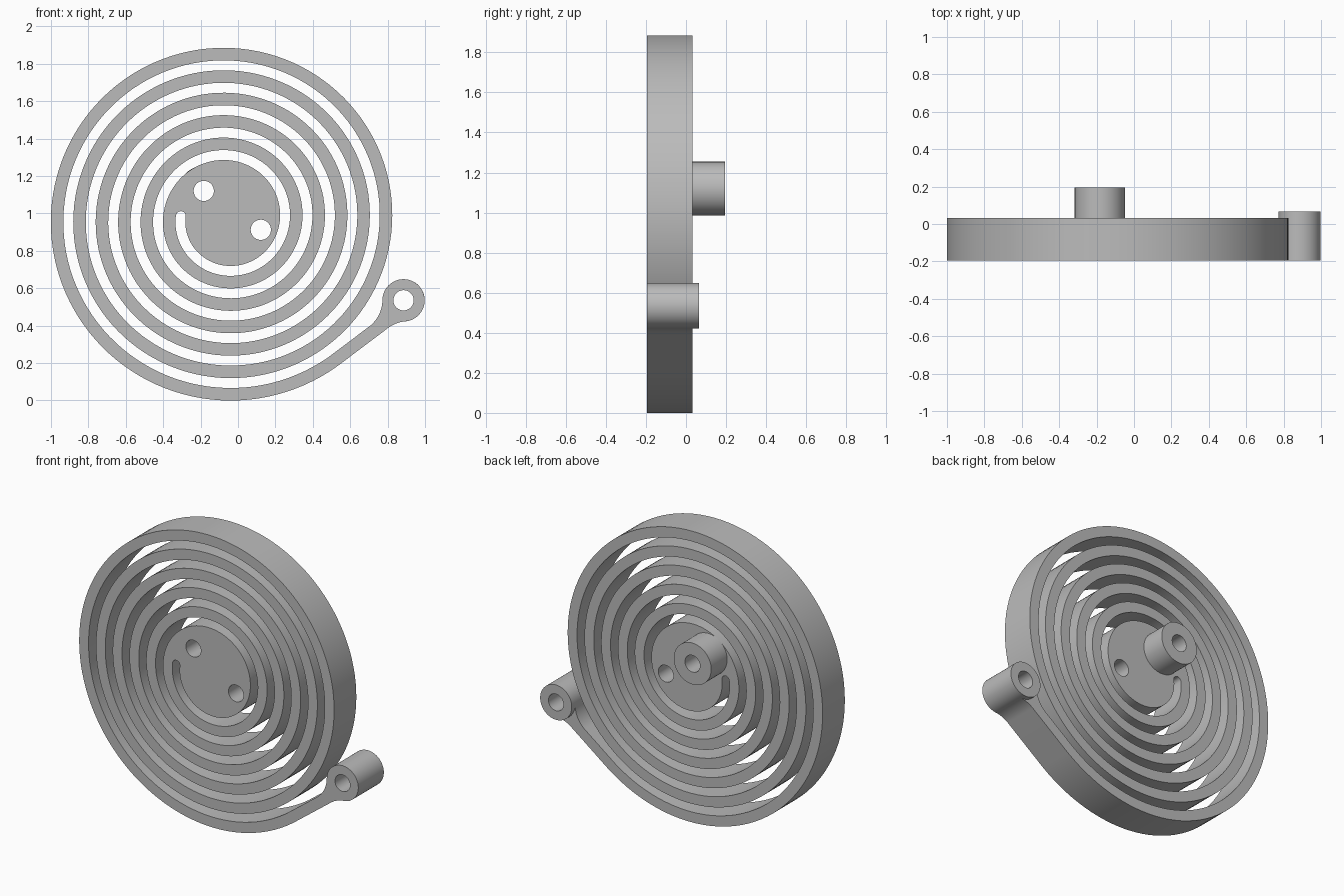
import bpy, bmesh
from math import radians, sin, cos, pi, sqrt
from mathutils import Vector

cube = bpy.data.objects.get("Cube")
if cube:
    bpy.data.objects.remove(cube)

grey = bpy.data.materials.new("plain grey")
grey.use_nodes = True
GREY = (0.5, 0.5, 0.5, 1)
grey.diffuse_color = GREY
grey.node_tree.nodes["Principled BSDF"].inputs["Base Color"].default_value = GREY

FRONT, BACK, LUG_BACK, BOSS_BACK = -0.195, 0.032, 0.066, 0.195
CENTRE = Vector((-0.058, 0.972))
PITCH, BAND = 0.12, 0.067
START = -53               # direction of the spiral's outer end, in degrees
R0 = 0.985                # outer radius there
SLOT_END = 2290           # degrees travelled clockwise to the inner end
LUG, LUG_R, FILLET = Vector((0.885, 0.535)), 0.113, 0.18
BOSS, PIN, HOLE_R = Vector((-0.183, 1.12)), Vector((0.122, 0.912)), 0.054


def polar(deg, r, centre):
    return centre + Vector((cos(radians(deg)), sin(radians(deg)))) * r


def spiral(travel, inset=0):
    return polar(START - travel, R0 - PITCH * travel / 360 - inset, CENTRE)


def arc(centre, a, b, ccw, steps):
    """Points from a to b around centre, in the given sense."""
    u, v = a - centre, b - centre
    sweep = -u.angle_signed(v) % (2 * pi)
    if not ccw:
        sweep -= 2 * pi
    out = []
    for i in range(steps + 1):
        t = sweep * i / steps
        out.append(centre + Vector((u.x * cos(t) - u.y * sin(t),
                                    u.x * sin(t) + u.y * cos(t))))
    return out


def circle(centre, r):
    return [polar(i * 5, r, centre) for i in range(72)]


def extrude_profile(name, loops, y0, y1):
    """Fill nested outlines in the xz plane and extrude them along y."""
    curve = bpy.data.curves.new(name, "CURVE")
    curve.dimensions, curve.fill_mode = "2D", "BOTH"
    curve.extrude = (y1 - y0) / 2
    for loop in loops:
        spline = curve.splines.new("POLY")
        spline.points.add(len(loop) - 1)
        for point, p in zip(spline.points, loop):
            point.co = (p.x, p.y, 0, 1)
        spline.use_cyclic_u = True
    obj = bpy.data.objects.new(name, curve)
    bpy.context.collection.objects.link(obj)
    obj.location.y = (y0 + y1) / 2
    obj.rotation_euler.x = pi / 2
    bpy.ops.object.select_all(action="DESELECT")
    obj.select_set(True)
    bpy.context.view_layer.objects.active = obj
    bpy.ops.object.convert(target="MESH")
    obj = bpy.context.object
    bm = bmesh.new()
    bm.from_mesh(obj.data)
    bmesh.ops.remove_doubles(bm, verts=bm.verts, dist=0.0001)
    bmesh.ops.recalc_face_normals(bm, faces=bm.faces)
    bm.to_mesh(obj.data)
    bm.free()
    obj.data.materials.clear()
    obj.data.materials.append(grey)
    bpy.ops.object.shade_smooth_by_angle(angle=radians(30))
    return obj


# Straight tail direction and its normal, leaving the spiral tangentially
along = polar(START + 90, 1, Vector((0, 0)))
across = Vector((-along.y, along.x))


def tail_fillet(edge_point, side):
    """Fillet centre, its contact on the tail edge and on the lug."""
    line = (edge_point - LUG).dot(across)
    h = line + side * FILLET
    centre = LUG + across * h - along * sqrt((LUG_R + FILLET) ** 2 - h * h)
    on_line = centre - across * side * FILLET
    on_lug = LUG + (centre - LUG).normalized() * LUG_R
    return centre, on_line, on_lug


upper_c, upper_line, upper_lug = tail_fillet(spiral(0, BAND), 1)
lower_c, lower_line, lower_lug = tail_fillet(spiral(0), -1)

# Hub, spiral band, slot end, tail and lug form one continuous outline
outline = [spiral(t) for t in range(0, SLOT_END, 3)]
hub_side, band_side = spiral(SLOT_END), spiral(SLOT_END - 360, BAND)
outline += arc((hub_side + band_side) / 2, hub_side, band_side, True, 12)
outline += [spiral(t, BAND) for t in range(SLOT_END - 363, -1, -3)]
outline += arc(upper_c, upper_line, upper_lug, True, 14)
outline += arc(LUG, upper_lug, lower_lug, False, 48)[1:]
outline += arc(lower_c, lower_lug, lower_line, True, 14)[1:]

extrude_profile("spiral_spring_with_hub",
                [outline] + [circle(c, HOLE_R) for c in (LUG, BOSS, PIN)],
                FRONT, BACK)

# Raised tubes on the back
for name, centre, radius, end in (("hub_boss", BOSS, 0.134, BOSS_BACK),
                                  ("lug_sleeve", LUG, LUG_R, LUG_BACK)):
    extrude_profile(name, [circle(centre, radius), circle(centre, HOLE_R)], BACK, end)
